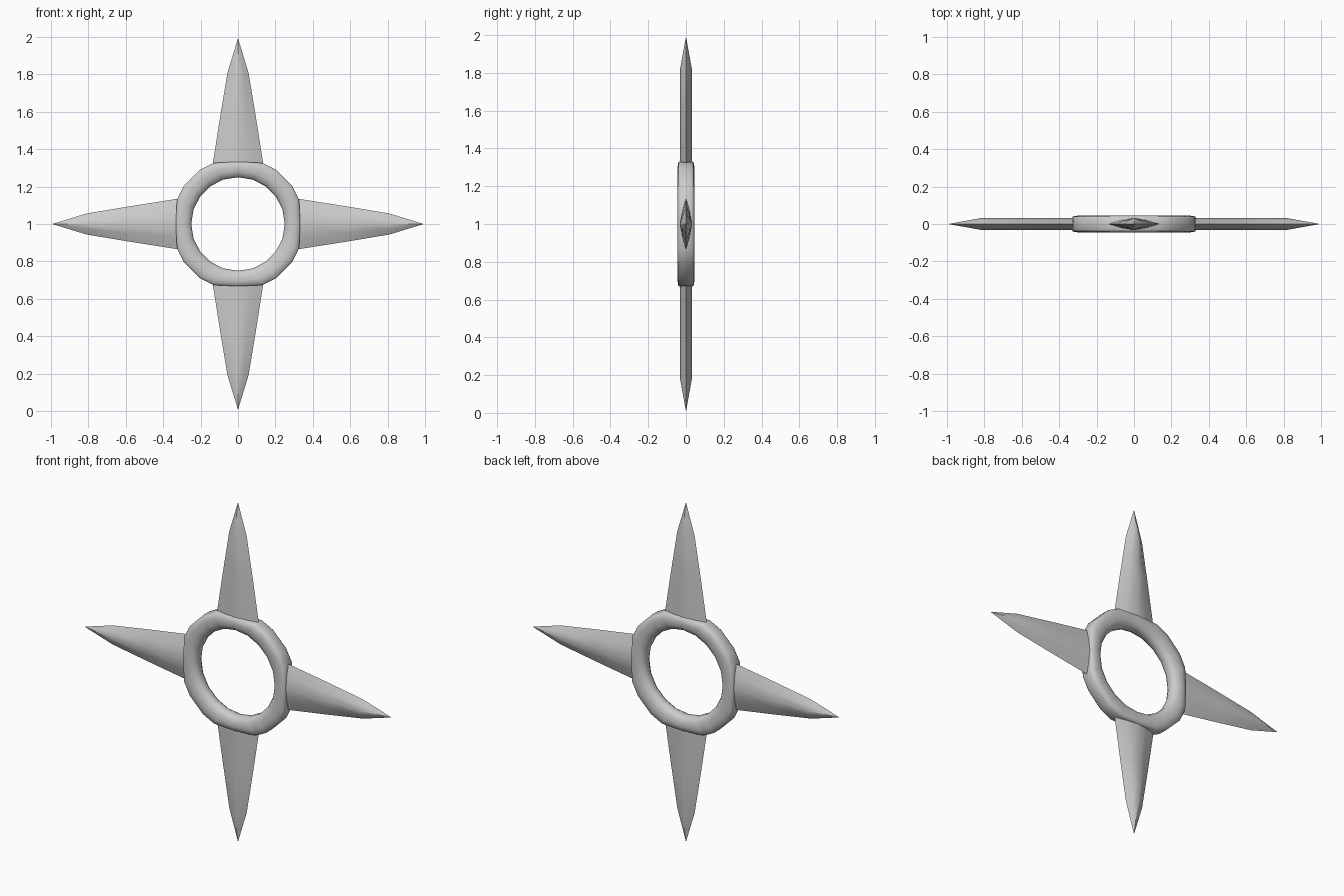
import bpy
from math import sin, cos, radians, pi

if "Cube" in bpy.data.objects:
    bpy.data.objects.remove(bpy.data.objects["Cube"])


def make_object(name, verts, faces, angle):
    mesh = bpy.data.meshes.new(name)
    mesh.from_pydata(verts, [], faces)
    obj = bpy.data.objects.new(name, mesh)
    bpy.context.collection.objects.link(obj)
    bpy.ops.object.select_all(action='DESELECT')
    obj.select_set(True)
    bpy.context.view_layer.objects.active = obj
    bpy.ops.object.mode_set(mode='EDIT')
    bpy.ops.mesh.select_all(action='SELECT')
    bpy.ops.mesh.normals_make_consistent(inside=False)
    bpy.ops.object.mode_set(mode='OBJECT')
    bpy.ops.object.shade_smooth_by_angle(angle=radians(angle))
    return obj


# Centre ring: rounded section, flattened where each blade is seated
SEGMENTS = 20
QUADRANT = [(0, 0.333), (22.0, 0.352), (35.0, 0.354), (55.0, 0.354), (68.0, 0.352)]
# (fraction from inner to outer radius, y)
half_section = [(0.0, 0.014), (0.1, 0.03), (0.35, 0.043), (0.65, 0.0445),
                (0.93, 0.04), (1.0, 0.03)]
section = half_section + [(t, -y) for t, y in reversed(half_section)]
n = len(section)
verts, faces = [], []
for i in range(SEGMENTS):
    turn, k = divmod(i, 5)
    a_in = 2 * pi * i / SEGMENTS
    a_out = radians(QUADRANT[k][0]) + turn * pi / 2
    r_out = QUADRANT[k][1]
    for t, y in section:
        x = (1 - t) * 0.25 * cos(a_in) + t * r_out * cos(a_out)
        z = (1 - t) * 0.25 * sin(a_in) + t * r_out * sin(a_out)
        verts.append((x, y, 1 + z))
    for j in range(n):
        b, c = i * n, (i + 1) % SEGMENTS * n
        faces.append((b + j, b + (j + 1) % n, c + (j + 1) % n, c + j))
make_object("ring", verts, faces, 60)

# Blades: lens section tapering to a point
LENS = [(1, 0), (0.5, 0.021), (0, 0.033), (-0.5, 0.021),
        (-1, 0), (-0.5, -0.021), (0, -0.033), (0.5, -0.021)]
STATIONS = [(0.315, 0.136), (0.57, 0.096), (0.81, 0.056)]  # distance, half width


def blade(name, angle):
    pts = [(w * u, y, d) for d, w in STATIONS for u, y in LENS] + [(0, 0, 0.993)]
    m, tip = len(LENS), len(pts) - 1
    fs = [tuple(range(m))]
    for s in range(len(STATIONS) - 1):
        for j in range(m):
            k = (j + 1) % m
            fs.append((s * m + j, s * m + k, (s + 1) * m + k, (s + 1) * m + j))
    last = tip - m
    fs += [(last + j, last + (j + 1) % m, tip) for j in range(m)]
    c, s = cos(angle), sin(angle)
    pts = [(x * c + z * s, y, 1 - x * s + z * c) for x, y, z in pts]
    # keep the lowest tip on the ground
    pts = [(x, y, max(z, 0.0)) for x, y, z in pts]
    make_object(name, pts, fs, 40)


for i, side in enumerate(("top", "right", "bottom", "left")):
    blade(side + "_blade", i * pi / 2)
